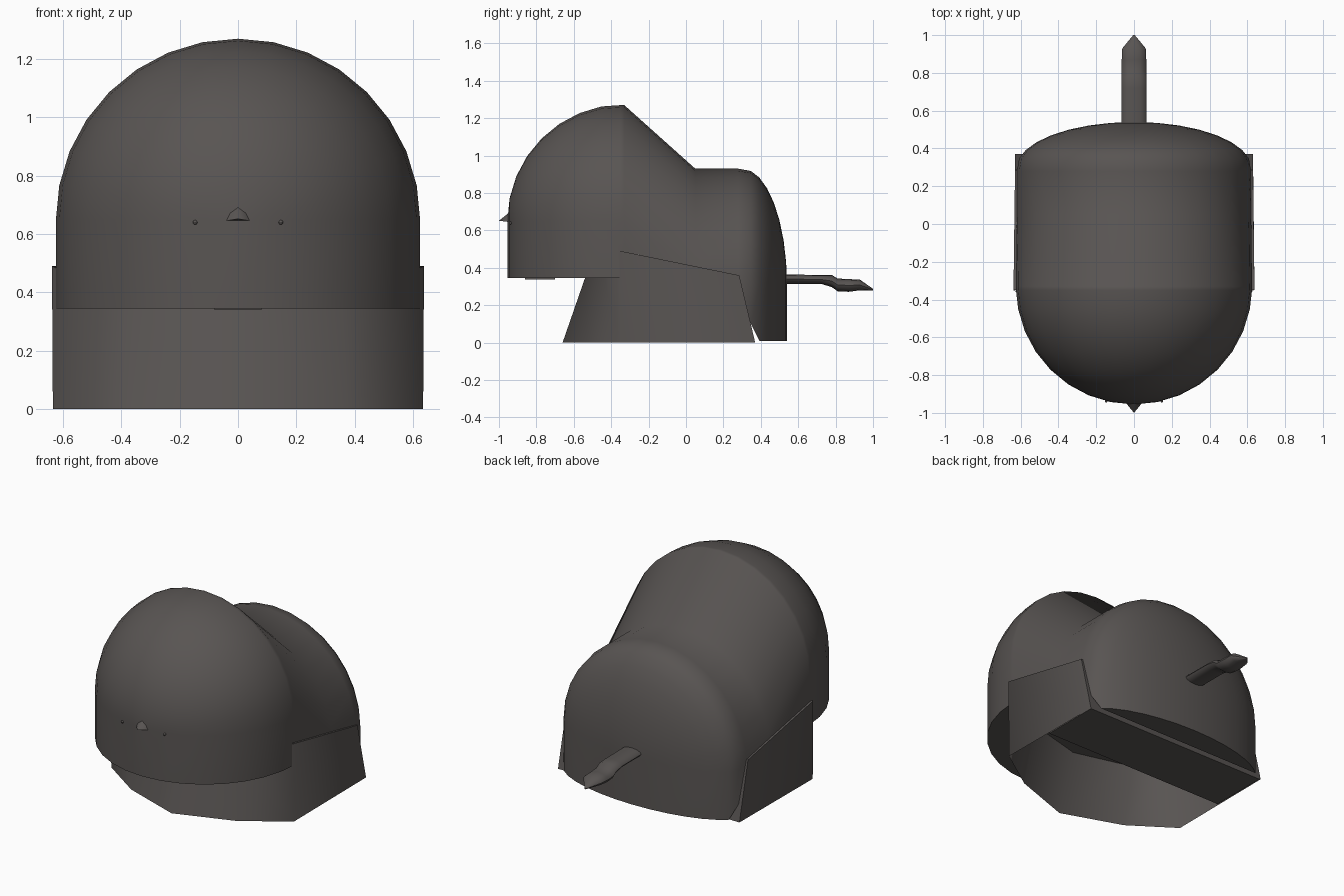
import bpy, bmesh, math

if "Cube" in bpy.data.objects:
    bpy.data.objects.remove(bpy.data.objects["Cube"])

mat = bpy.data.materials.new("dark_warm_grey")
mat.diffuse_color = (0.098, 0.089, 0.085, 1)
mat.use_nodes = True
mat.node_tree.nodes["Principled BSDF"].inputs["Base Color"].default_value = mat.diffuse_color


def finish(name, bm, angle=40):
    """Turn a bmesh into a shaded, coloured object."""
    bmesh.ops.remove_doubles(bm, verts=bm.verts, dist=0.0005)
    bmesh.ops.recalc_face_normals(bm, faces=bm.faces)
    me = bpy.data.meshes.new(name)
    bm.to_mesh(me)
    bm.free()
    me.materials.append(mat)
    ob = bpy.data.objects.new(name, me)
    bpy.context.collection.objects.link(ob)
    bpy.ops.object.select_all(action='DESELECT')
    ob.select_set(True)
    bpy.context.view_layer.objects.active = ob
    bpy.ops.object.shade_smooth_by_angle(angle=math.radians(angle))
    return ob


def box(name, size, loc):
    bm = bmesh.new()
    bmesh.ops.create_cube(bm, size=1)
    bmesh.ops.scale(bm, verts=bm.verts, vec=size)
    bmesh.ops.translate(bm, verts=bm.verts, vec=loc)
    return finish(name, bm)


def loft(bm, rings):
    """Join closed rings of points with quads."""
    rings = [[bm.verts.new(p) for p in r] for r in rings]
    n = len(rings[0])
    for r0, r1 in zip(rings, rings[1:]):
        for k in range(n):
            bm.faces.new((r0[k], r0[(k + 1) % n], r1[(k + 1) % n], r1[k]))
    return rings


# Head and body: arched sections (y, half width, arch centre z, underside z) lofted along y
N, A = 8, 16
sections = []
for i in range(N, 0, -1):                        # domed head front
    a = math.pi / 2 * i / N
    sections.append((-0.33 - 0.625 * math.sin(a), 0.625 * math.cos(a), 0.65, 0.345))
sections += [(-0.35, 0.625, 0.645, 0.345),
             (-0.35, 0.625, 0.645, 0.49),        # step up behind the head
             (-0.33, 0.625, 0.645, 0.486),
             (0.05, 0.62, 0.31, 0.408),          # end of sloping neck
             (0.28, 0.62, 0.31, 0.36)]
for i in range(1, N + 1):                        # domed back
    a = math.pi / 2 * i / N
    y = 0.30 + 0.24 * math.sin(a)
    zb = max(0.01, 0.36 - 0.35 * (y - 0.28) / 0.09)
    sections.append((y, 0.62 * math.cos(a), 0.31, zb))

rings = []
for y, w, cz, zb in sections:
    arch = [(w * math.cos(math.pi * k / A), y, max(zb, cz + w * math.sin(math.pi * k / A)))
            for k in range(A + 1)]
    rings.append([(w, y, zb)] + arch + [(-w, y, zb)])
bm = bmesh.new()
loft(bm, rings)
bmesh.ops.dissolve_degenerate(bm, dist=0.0005, edges=bm.edges)
finish("head_and_body", bm, 55)

# Skirt: flared wall under the body, mirrored (bottom point, top point), closed at the back
half = [((0.63, 0.37, 0), (0.63, 0.285, 0.36)),
        ((0.635, -0.35, 0), (0.638, -0.35, 0.49)),
        ((0.37, -0.53, 0), (0.36, -0.44, 0.36)),
        ((0, -0.66, 0), (0, -0.535, 0.36))]
path = half + [tuple((-x, y, z) for x, y, z in p) for p in half[-2::-1]]
bm = bmesh.new()
cols = [[bm.verts.new(p) for p in pair] for pair in path]
for c0, c1 in zip(cols, cols[1:] + cols[:1]):
    bm.faces.new((c0[0], c0[1], c1[1], c1[0]))
finish("skirt", bm, 75)

# Lips closing the gap between skirt top and body
for side, s in (("left", -1), ("right", 1)):
    bm = bmesh.new()
    bm.faces.new([bm.verts.new(p) for p in (
        (s * 0.63, 0.285, 0.36), (s * 0.638, -0.35, 0.49), (s * 0.61, -0.35, 0.49), (s * 0.6, 0.285, 0.36))])
    finish(side + "_skirt_lip", bm)

# Base plate inside the back of the skirt
box("base_plate", (1.25, 0.37, 0.006), (0, 0.18, 0.004))

# Nose: small soft pointed wedge
bm = bmesh.new()
base = [bm.verts.new(p) for p in ((-0.045, -0.945, 0.645), (0.045, -0.945, 0.645),
                                  (0.03, -0.945, 0.675), (0, -0.94, 0.70), (-0.03, -0.945, 0.675))]
tip = bm.verts.new((0, -1.0, 0.652))
bm.faces.new(base)
for k in range(5):
    bm.faces.new((base[k], base[(k + 1) % 5], tip))
finish("nose", bm, 85)

# Eyes: tiny beads on the head front
for side, s in (("left", -1), ("right", 1)):
    bm = bmesh.new()
    bmesh.ops.create_uvsphere(bm, u_segments=8, v_segments=6, radius=0.008)
    bmesh.ops.translate(bm, verts=bm.verts, vec=(s * 0.147, -0.937, 0.64))
    finish(side + "_eye", bm)

# Mouth plate under the head
box("mouth_plate", (0.16, 0.16, 0.008), (0, -0.78, 0.343))

# Tail: rounded bar lofted along y (y, half width, bottom z, top z)
tail = [(0.50, 0.065, 0.315, 0.365), (0.72, 0.065, 0.315, 0.362), (0.78, 0.065, 0.297, 0.362),
        (0.81, 0.065, 0.275, 0.343), (0.87, 0.065, 0.272, 0.34), (0.93, 0.062, 0.28, 0.337),
        (1.0, 0.004, 0.28, 0.288)]
bm = bmesh.new()
S = 12
ends = loft(bm, [[(w * math.cos(2 * math.pi * k / S), y,
                   (z0 + z1) / 2 + (z1 - z0) / 2 * math.sin(2 * math.pi * k / S)) for k in range(S)]
                 for y, w, z0, z1 in tail])
bm.faces.new(ends[0])
bm.faces.new(ends[-1])
finish("tail", bm)
